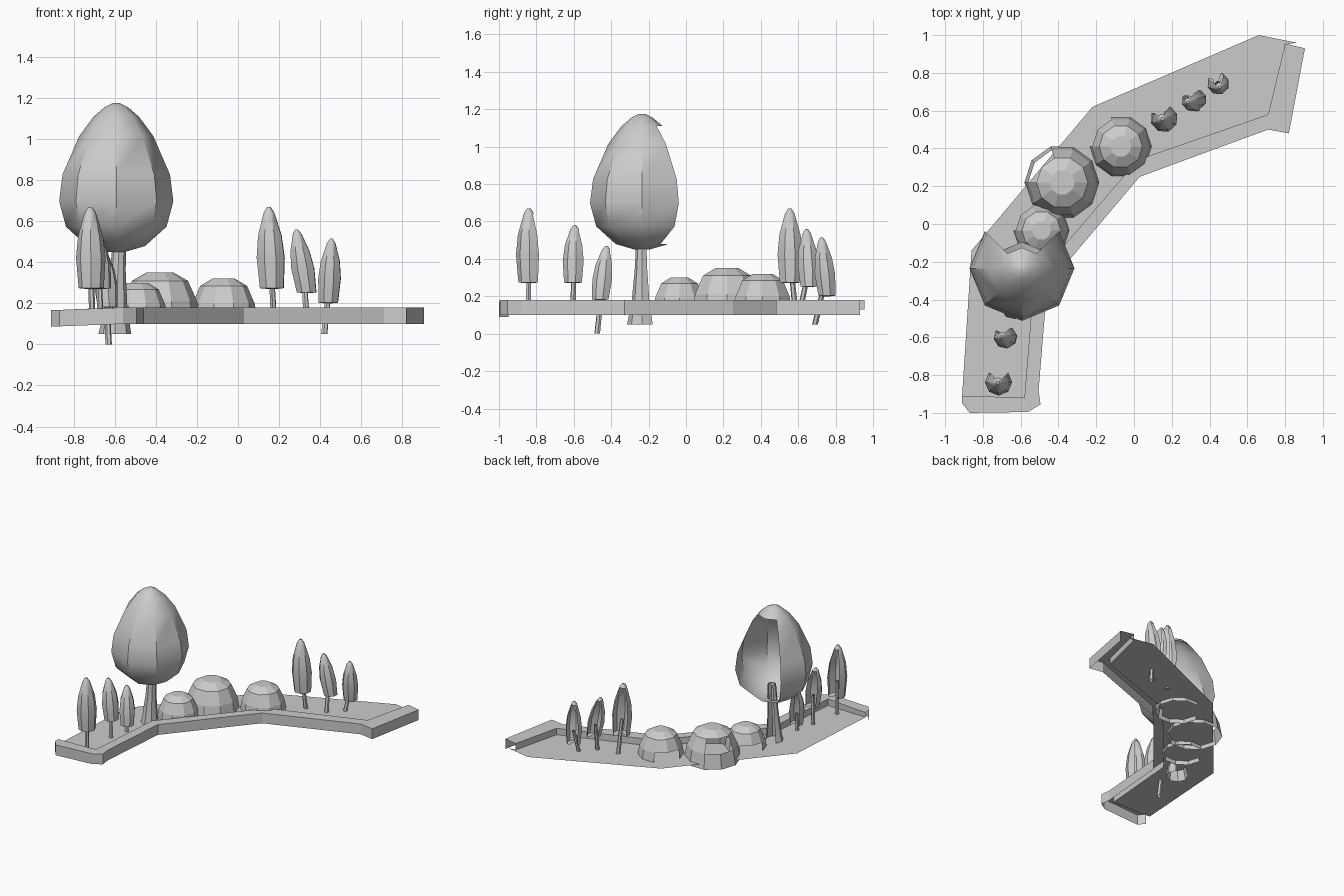
import bpy, bmesh, math
from mathutils import Vector

if "Cube" in bpy.data.objects:
    bpy.data.objects.remove(bpy.data.objects["Cube"])


def make(name, verts, faces, smooth=False):
    me = bpy.data.meshes.new(name)
    me.from_pydata([tuple(v) for v in verts], [], faces)
    ob = bpy.data.objects.new(name, me)
    bpy.context.collection.objects.link(ob)
    bm = bmesh.new()
    bm.from_mesh(me)
    loose = [v for v in bm.verts if not v.link_faces]
    bmesh.ops.delete(bm, geom=loose, context='VERTS')
    bmesh.ops.recalc_face_normals(bm, faces=bm.faces)
    bm.to_mesh(me)
    bm.free()
    if smooth:
        bpy.ops.object.select_all(action='DESELECT')
        ob.select_set(True)
        bpy.context.view_layer.objects.active = ob
        bpy.ops.object.shade_smooth_by_angle(angle=math.radians(40))
    return ob


def shell(name, base, top, profile, sides, start=0, skip=None, cap=True, smooth=False):
    """Lathed shell along base->top; profile is (height fraction, radius).
    skip(row, side) leaves out faces on the open back."""
    base, top = Vector(base), Vector(top)
    verts, faces = [], []
    for t, r in profile:
        c = base.lerp(top, t)
        for i in range(sides):
            a = math.radians(start) + i * math.tau / sides
            verts.append(c + Vector((r * math.cos(a), r * math.sin(a), 0)))
    for k in range(len(profile) - 1):
        for i in range(sides):
            if skip and skip(k, i):
                continue
            j = (i + 1) % sides
            faces.append((k * sides + i, k * sides + j,
                          (k + 1) * sides + j, (k + 1) * sides + i))
    if cap:
        n = (len(profile) - 1) * sides
        faces.append(tuple(range(n, n + sides)))
    return make(name, verts, faces, smooth)


# Soil sheet
soil_z = 0.13
soil = [(-0.91, -0.91), (-0.86, -0.14), (-0.22, 0.62), (0.66, 1.0), (0.86, 0.96), (0.80, 0.95),
        (0.71, 0.58), (0.02, 0.34), (-0.53, -0.30), (-0.58, -0.92)]
make("soil", [(x, y, soil_z) for x, y in soil], [tuple(range(len(soil)))])

# Planter rim: outer wall, flat top and inner wall, open on the back
outer = [(0.905, 0.93), (0.82, 0.48), (0.71, 0.50), (0.03, 0.25), (-0.46, -0.33),
         (-0.505, -0.88), (-0.495, -0.955), (-0.56, -0.995), (-0.87, -1.0), (-0.91, -0.95)]
inner = [(0.80, 0.955), (0.71, 0.58), (0.71, 0.58), (0.02, 0.34), (-0.53, -0.30),
         (-0.58, -0.92), (-0.58, -0.92), (-0.58, -0.92), (-0.87, -0.91), (-0.91, -0.91)]
verts, faces = [], []
for i, (o, n) in enumerate(zip(outer, inner)):
    sag = 0.012 if i > 7 else 0
    verts += [(*o, 0.10 - sag), (*o, 0.18 - sag), (*n, 0.18 - sag), (*n, soil_z)]
for i in range(len(outer) - 1):
    for k in range(3):
        a, b = i * 4 + k, i * 4 + 4 + k
        if k > 0 and inner[i] == inner[i + 1]:
            if k == 1:
                faces.append((a, b, b + 1))
            continue
        faces.append((a, b, b + 1, a + 1))
make("planter_rim", verts, faces)

# Dome bushes, open low on the back left
for name, x, y, r, h, row in [("small_bush", -0.49, -0.035, 0.152, 0.30, 0),
                              ("large_bush", -0.38, 0.22, 0.20, 0.35, 1),
                              ("right_bush", -0.07, 0.41, 0.168, 0.32, 0)]:
    prof = [(0, r), (0.45, 0.9 * r), (0.84, 0.68 * r), (1, 0.33 * r)]
    shell(name, (x, y, 0.10), (x, y, h), prof, 10, 0,
          lambda k, i, row=row: k == row and i in (3, 4))

# Big tree: crown with an open back, and its trunk
crown = [(0, 0.04), (0.04, 0.14), (0.17, 0.245), (0.34, 0.278), (0.52, 0.262),
         (0.78, 0.18), (0.91, 0.11), (0.975, 0.055), (1, 0.018)]
shell("big_tree_crown", (-0.593, -0.235, 0.45), (-0.593, -0.235, 1.175), crown, 8, 0,
      lambda k, i: i in (1, 2) and 0 < k < 6, smooth=True)
shell("big_tree_trunk", (-0.60, -0.235, 0.05), (-0.575, -0.235, 0.56),
      [(0, 0.08), (0.25, 0.055), (0.6, 0.038), (1, 0.03)], 8, 0,
      lambda k, i: i in (1, 2), cap=False, smooth=True)

# Slender trees: trunk foot, crown base, crown top, crown radius, facing turn
trees = [((-0.71, -0.845, 0.13), (-0.715, -0.835, 0.27), (-0.72, -0.84, 0.67), 0.072, 0),
         ((-0.67, -0.605, 0.13), (-0.67, -0.60, 0.27), (-0.70, -0.595, 0.58), 0.062, 10),
         ((-0.63, -0.475, 0.0), (-0.635, -0.455, 0.18), (-0.66, -0.425, 0.47), 0.058, 10),
         ((0.175, 0.585, 0.12), (0.165, 0.56, 0.27), (0.15, 0.555, 0.67), 0.073, 20),
         ((0.335, 0.61, 0.12), (0.335, 0.66, 0.25), (0.285, 0.645, 0.56), 0.060, 20),
         ((0.42, 0.69, 0.05), (0.44, 0.755, 0.20), (0.455, 0.725, 0.515), 0.059, 20)]
leaf = [(0, 0.3), (0.01, 0.85), (0.38, 1.0), (0.65, 0.84), (0.93, 0.38), (1, 0.12)]
for n, (foot, low, high, r, turn) in enumerate(trees, 1):
    shell(f"slender_crown_{n}", low, high, [(t, f * r) for t, f in leaf], 8, turn,
          lambda k, i: i in (1, 2) and k < 4, smooth=True)
    neck = Vector(low).lerp(Vector(high), 0.3)
    shell(f"slender_trunk_{n}", foot, neck, [(0, 0.016), (1, 0.013)], 6, turn,
          cap=False, smooth=True)
